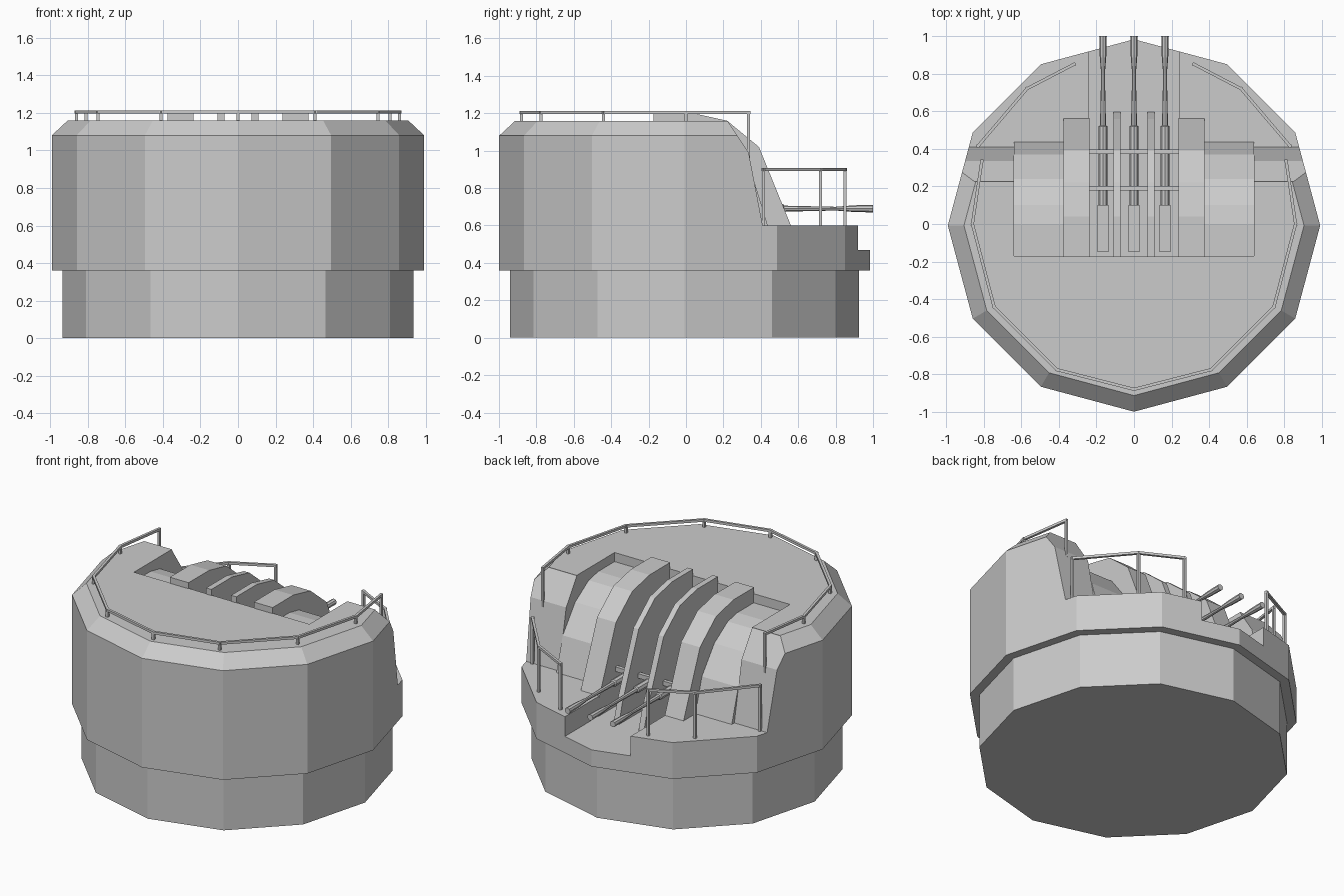
import bpy, bmesh, math
from mathutils import Vector

if "Cube" in bpy.data.objects:
    bpy.data.objects.remove(bpy.data.objects["Cube"])

CY = -0.008  # centre of the twelve-sided drum


def make(name, bm):
    bmesh.ops.recalc_face_normals(bm, faces=bm.faces)
    me = bpy.data.meshes.new(name)
    bm.to_mesh(me)
    bm.free()
    ob = bpy.data.objects.new(name, me)
    bpy.context.collection.objects.link(ob)
    return ob


def loft(name, rings, n=12, place=lambda r, a, h: (r * math.cos(a), r * math.sin(a) + CY, h)):
    """Stack of n-sided rings given as (radius, height)."""
    bm = bmesh.new()
    rows = [[bm.verts.new(place(r, 2 * math.pi * i / n, h)) for i in range(n)] for r, h in rings]
    for a, b in zip(rows, rows[1:]):
        for i in range(n):
            bm.faces.new((a[i], a[(i + 1) % n], b[(i + 1) % n], b[i]))
    bm.faces.new(rows[0])
    bm.faces.new(rows[-1])
    return make(name, bm)


def extrude(name, profile, x0, x1):
    """Side profile (y, z) extruded along x."""
    bm = bmesh.new()
    f = bm.faces.new([bm.verts.new((x0, y, z)) for y, z in profile])
    g = bmesh.ops.extrude_face_region(bm, geom=[f])
    vs = [v for v in g['geom'] if isinstance(v, bmesh.types.BMVert)]
    bmesh.ops.translate(bm, verts=vs, vec=(x1 - x0, 0, 0))
    return make(name, bm)


def box(name, x0, x1, y0, y1, z0, z1):
    return extrude(name, [(y0, z0), (y1, z0), (y1, z1), (y0, z1)], x0, x1)


def pair(name, profile, x0, x1):
    for s, side in ((-1, "left"), (1, "right")):
        extrude(f"{name}_{side}", profile, s * x0, s * x1)


def bars(name, segments, r=0.008):
    """Square bars between pairs of points."""
    bm = bmesh.new()
    for a, b in segments:
        a, b = Vector(a), Vector(b)
        d = (b - a).normalized()
        u = d.cross(Vector((0, 0, 1)) if abs(d.z) < 0.9 else Vector((1, 0, 0))).normalized() * r
        w = d.cross(u).normalized() * r
        q = [[bm.verts.new(p + i * u + j * w) for i, j in ((-1, -1), (1, -1), (1, 1), (-1, 1))]
             for p in (a - d * r, b + d * r)]
        for i in range(4):
            bm.faces.new((q[0][i], q[0][(i + 1) % 4], q[1][(i + 1) % 4], q[1][i]))
        bm.faces.new(q[0])
        bm.faces.new(q[1])
    return make(name, bm)


def railing(name, pts, z, feet):
    top = [(x, y, z) for x, y in pts]
    segs = list(zip(top, top[1:]))
    segs += [(p, (p[0], p[1], f)) for p, f in zip(top, feet)]
    bars(name, segs)


# base ring and armoured body
loft("base_ring", [(0.933, 0), (0.933, 0.37)])
body = loft("turret_body", [(0.991, 0.36), (0.991, 1.08), (0.905, 1.16)])

# cut the sloped front, the mantlet bay and the gun well out of the body
cutters = [
    extrude("front_cutter", [(0.225, 1.4), (0.225, 1.155), (0.335, 0.99), (0.41, 0.6),
                             (1.3, 0.6), (1.3, 1.4)], -1.3, 1.3),
    box("bay_cutter", -0.64, 0.64, -0.17, 1.2, 0.6, 1.5),
    box("well_cutter", -0.24, 0.24, -0.17, 1.4, 0.47, 1.6),
]
bpy.context.view_layer.objects.active = body
for c in cutters:
    c.hide_render = True
    m = body.modifiers.new(c.name, 'BOOLEAN')
    m.operation = 'DIFFERENCE'
    m.solver = 'EXACT'
    m.object = c
    bpy.ops.object.modifier_apply(modifier=m.name)
    bpy.data.objects.remove(c)

# curved mantlet panels, thick ribs and thin fins between the guns
pair("mantlet_panel", [(-0.17, 0.59), (-0.17, 1.1), (0.0, 1.1), (0.1, 1.08), (0.24, 0.99),
                       (0.37, 0.82), (0.44, 0.59)], 0.24, 0.64)
pair("mantlet_rib", [(-0.175, 0.47), (-0.175, 1.2), (0.04, 1.2), (0.22, 1.16), (0.39, 1.02),
                     (0.565, 0.59), (0.565, 0.47)], 0.238, 0.375)
pair("gun_fin", [(-0.175, 0.46), (-0.175, 1.2), (0.04, 1.2), (0.22, 1.16), (0.39, 1.02),
                 (0.56, 0.6), (0.6, 0.46)], 0.072, 0.11)

# three guns with breech and flared muzzle
for x, label in ((-0.165, "left"), (0, "middle"), (0.165, "right")):
    loft(f"gun_barrel_{label}",
         [(0.024, 0.1), (0.024, 0.52), (0.016, 0.525), (0.01, 0.8), (0.018, 0.9), (0.02, 1.0)], 8,
         lambda r, a, h: (x + r * math.cos(a), h, 0.69 + r * math.sin(a)))
    box(f"gun_breech_{label}", x - 0.028, x + 0.028, -0.15, 0.1, 0.65, 0.73)
for y in (0.19, 0.385):
    box("gun_cross_bar", -0.24, 0.24, y - 0.012, y + 0.012, 0.7, 0.73)

# roof railing
half = [(0.81, 0.335), (0.86, 0.0), (0.745, -0.44), (0.41, -0.775)]
ring = half + [(0, -0.88)] + [(-x, y) for x, y in reversed(half)]
railing("roof_railing", ring, 1.205, [0.96] + [1.15] * 7 + [0.96])

# front deck railings
for s, side in ((-1, "left"), (1, "right")):
    railing(f"deck_railing_{side}", [(s * 0.32, 0.85), (s * 0.57, 0.72), (s * 0.83, 0.415)],
            0.9, [0.59] * 3)
